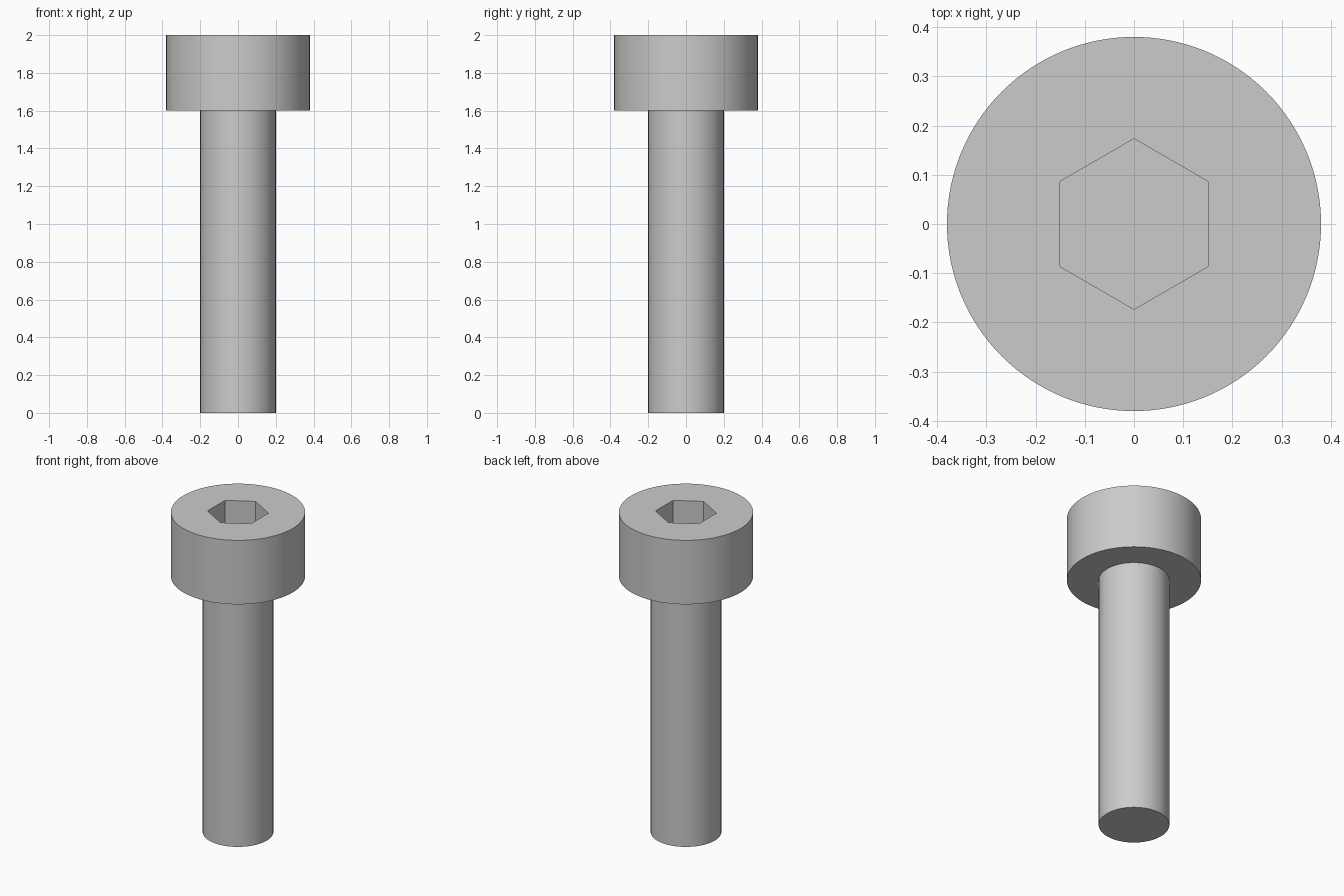
import bpy
import bmesh
from math import pi, radians
from mathutils import Matrix

if "Cube" in bpy.data.objects:
    bpy.data.objects.remove(bpy.data.objects["Cube"], do_unlink=True)

HEIGHT = 2.0
HEAD_BASE = 1.6
HEAD_RADIUS = 0.38
SHANK_RADIUS = 0.2
SOCKET_RADIUS = 0.15 / 0.866   # corner radius from half the width across flats
SOCKET_DEPTH = 0.2
SIDES = 128

steel = bpy.data.materials.new("grey_steel")
steel.use_nodes = True
steel.diffuse_color = (0.6, 0.6, 0.6, 1)
steel.node_tree.nodes["Principled BSDF"].inputs["Base Color"].default_value = steel.diffuse_color


def make_object(name, bm):
    bmesh.ops.recalc_face_normals(bm, faces=bm.faces)
    mesh = bpy.data.meshes.new(name)
    bm.to_mesh(mesh)
    bm.free()
    mesh.materials.append(steel)
    obj = bpy.data.objects.new(name, mesh)
    bpy.context.collection.objects.link(obj)
    return obj


# Head and shank: one stepped solid, stacked from circles
bm = bmesh.new()
profile = [(SHANK_RADIUS, 0), (SHANK_RADIUS, HEAD_BASE),
           (HEAD_RADIUS, HEAD_BASE), (HEAD_RADIUS, HEIGHT)]
rings = [bmesh.ops.create_circle(bm, segments=SIDES, radius=r,
                                 matrix=Matrix.Translation((0, 0, z)))["verts"]
         for r, z in profile]
for low, high in zip(rings, rings[1:]):
    for i in range(SIDES):
        j = (i + 1) % SIDES
        bm.faces.new((low[i], low[j], high[j], high[i]))
bm.faces.new(rings[0])
bm.faces.new(rings[-1])
bolt = make_object("socket_head_bolt", bm)

# Hexagonal socket, corners pointing to front and back
bm = bmesh.new()
bmesh.ops.create_cone(bm, cap_ends=True, segments=6, radius1=SOCKET_RADIUS,
                      radius2=SOCKET_RADIUS, depth=2 * SOCKET_DEPTH)
corner = max(bm.verts, key=lambda v: v.co.y)
if abs(corner.co.x) > 0.01:
    bmesh.ops.rotate(bm, verts=bm.verts, matrix=Matrix.Rotation(pi / 6, 3, "Z"))
cutter = make_object("socket_cutter", bm)
cutter.location.z = HEIGHT
cutter.hide_render = True

cut = bolt.modifiers.new("socket", "BOOLEAN")
cut.operation = "DIFFERENCE"
cut.solver = "EXACT"
cut.object = cutter

# Apply the cut, then smooth the round sides and keep the edges sharp
bpy.ops.object.select_all(action="DESELECT")
bolt.select_set(True)
bpy.context.view_layer.objects.active = bolt
bpy.ops.object.modifier_apply(modifier=cut.name)
bpy.data.objects.remove(cutter, do_unlink=True)
bpy.ops.object.shade_smooth_by_angle(angle=radians(30))
